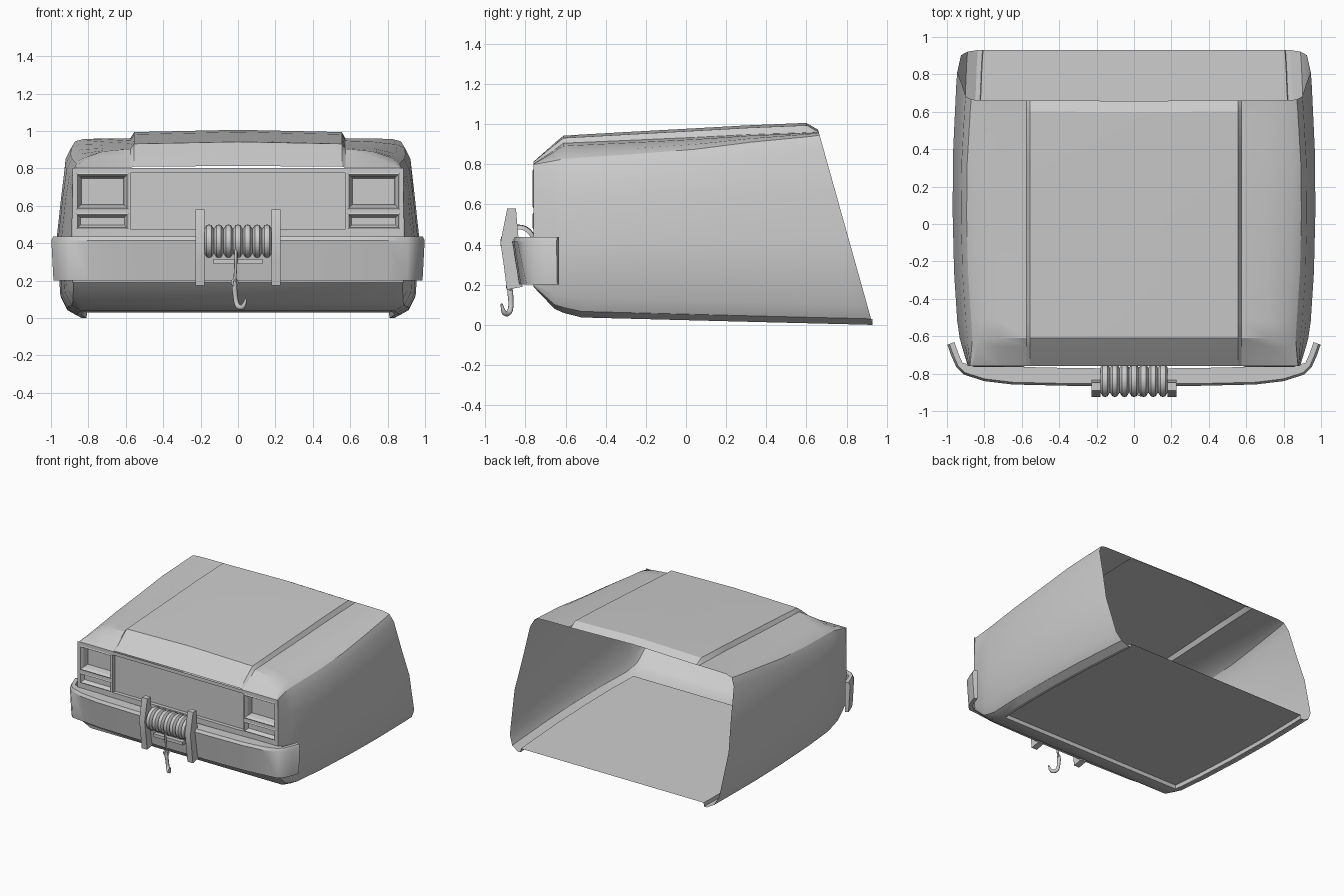
import bpy, bmesh, math
from mathutils import Vector

if "Cube" in bpy.data.objects:
    bpy.data.objects.remove(bpy.data.objects["Cube"])


def finish(name, bm, angle=30, normals=True):
    bmesh.ops.remove_doubles(bm, verts=bm.verts, dist=0.0005)
    if normals:
        bmesh.ops.recalc_face_normals(bm, faces=bm.faces)
    me = bpy.data.meshes.new(name)
    bm.to_mesh(me)
    bm.free()
    ob = bpy.data.objects.new(name, me)
    bpy.context.collection.objects.link(ob)
    bpy.ops.object.select_all(action='DESELECT')
    ob.select_set(True)
    bpy.context.view_layer.objects.active = ob
    bpy.ops.object.shade_smooth_by_angle(angle=math.radians(angle))
    return ob


def loft(bm, rings, closed=True):
    vs = [[bm.verts.new(p) for p in r] for r in rings]
    n = len(rings[0])
    strips = []
    for a, b in zip(vs, vs[1:]):
        strips.append([bm.faces.new((a[j], a[(j + 1) % n], b[(j + 1) % n], b[j]))
                       for j in range(n if closed else n - 1)])
    return vs, strips


def recess(bm, faces, steps):
    for thick, move in steps:
        bmesh.ops.inset_region(bm, faces=faces, thickness=thick, depth=0, use_even_offset=True)
        bmesh.ops.translate(bm, vec=move, verts=list({v for f in faces for v in f.verts}))


# Body shell: half section mirrored, lofted front to slanted open back
def section(y, lean, w, zb, zs, zf, zh, f):
    half = [(0, zb), (w - .11 * f, zb), (w - .055 * f, zb + .03 * f), (w - .02 * f, zb + .10 * f),
            (w, .42), (w - .025 * f, .65), (w - .045 * f, zs - .07), (w - .075 * f, zs - .01 * f),
            (w - .12 * f, zs + (zf - zs) * .3), (.72, zs + (zf - zs) * .8),
            (.575, zf), (.555, zh - .012 * f), (0, zh)]
    ring = half + [(-x, z) for x, z in half[-2:0:-1]]
    return [(x, y - lean * z, z) for x, z in ring]


stations = [  # y, lean, width, floor, shoulder, fender, hood, roundness
    (-.76, 0, .888, .19, .80, .803, .812, .15),
    (-.655, 0, .92, .08, .825, .872, .905, .7),
    (-.61, 0, .932, .06, .835, .905, .942, .9),
    (-.52, 0, .945, .037, .843, .909, .948, 1),
    (-.25, .02, .962, .030, .86, .92, .962, 1),
    (.10, .06, .97, .021, .885, .934, .979, 1),
    (.45, .14, .967, .012, .92, .948, .994, 1),
    (.86, .26, .95, .002, .948, .958, 1.006, 1),
    (.93, .28, .945, 0, .955, .961, .972, 1)]
bm = bmesh.new()
vs, strips = loft(bm, [section(*s) for s in stations])
floor = [f for s in strips[3:] for f in (s[0], s[-1])]
bmesh.ops.recalc_face_normals(bm, faces=bm.faces)
recess(bm, floor, [(.025, (0, 0, 0)), (.003, (0, 0, .03))])
finish("body_shell", bm, 28)

# Front panel: grid with recessed grille and lamps
xs = [-.886, -.865, -.585, -.575, .575, .585, .865, .886]
zs = [.19, .475, .56, .58, .775, .803]
bm = bmesh.new()
grid = [[bm.verts.new((x, -.76, z)) for x in xs] for z in zs]
cell = {(i, k): bm.faces.new((grid[k][i], grid[k][i + 1], grid[k + 1][i + 1], grid[k + 1][i]))
        for i in range(len(xs) - 1) for k in range(len(zs) - 1)}
recess(bm, [cell[3, k] for k in (1, 2, 3)], [(.022, (0, .03, 0))])
for i in (1, 5):
    recess(bm, [cell[i, 3]], [(.008, (0, -.004, 0)), (.012, (0, .02, 0)), (.008, (0, .045, 0))])
    recess(bm, [cell[i, 1]], [(.008, (0, -.004, 0)), (.015, (0, .03, 0))])
finish("front_panel", bm, 20, False)

# Wrap-around bumper
half = [(0, -.868), (.35, -.865), (.65, -.858), (.80, -.84), (.91, -.805), (.95, -.765), (.975, -.71), (.998, -.645)]
path = [(-x, y) for x, y in half[:0:-1]] + half
rings = []
for i, (x, y) in enumerate(path):
    a, b = Vector(path[max(i - 1, 0)]), Vector(path[min(i + 1, len(path) - 1)])
    t = (b - a).normalized()
    n = Vector((-t.y, t.x))
    deep = .095 if abs(x) < .85 else .06 if abs(x) < .93 else .04
    ring = [(0.012, .437), (0, .415), (.035 if abs(x) < .9 else .012, .20), (deep, .20), (deep, .437)]
    rings.append([(x + n.x * d, y + n.y * d, z) for d, z in ring])
bm = bmesh.new()
vs, _ = loft(bm, rings)
bm.faces.new(vs[0])
bm.faces.new(vs[-1])
finish("bumper", bm, 35)

# Winch side plates
prof = [(-.89, .58), (-.847, .58), (-.835, .44), (-.815, .19), (-.892, .175), (-.908, .30), (-.924, .41)]
for s, side in ((-1, "left"), (1, "right")):
    bm = bmesh.new()
    vs, _ = loft(bm, [[(s * x, y, z) for y, z in prof] for x in (.178, .226)])
    bm.faces.new(vs[0])
    bm.faces.new(vs[1])
    finish("winch_plate_" + side, bm)

# Winch drum with cable coils, turned about x
coils, width = 7, .36
bm = bmesh.new()
rings = []
for i in range(coils * 4 + 1):
    x = -width / 2 + width * i / (coils * 4)
    r = .066 + .024 * math.sqrt(abs(math.sin(math.pi * i / 4)))
    rings.append([(x, -.835 + r * math.cos(a), .41 + r * math.sin(a))
                  for a in (2 * math.pi * k / 24 for k in range(24))])
loft(bm, rings)
finish("winch_drum", bm, 40)

# Cable guide bar below the drum
bm = bmesh.new()
bmesh.ops.create_cube(bm, size=1)
bmesh.ops.scale(bm, vec=(.26, .04, .025), verts=bm.verts)
bmesh.ops.translate(bm, vec=(0, -.865, .302), verts=bm.verts)
finish("cable_guide", bm)


# Cable and hook
def tube(name, pts, radius):
    cu = bpy.data.curves.new(name, 'CURVE')
    cu.dimensions = '3D'
    cu.bevel_depth = radius
    cu.bevel_resolution = 2
    cu.resolution_u = 6
    cu.use_fill_caps = True
    sp = cu.splines.new('NURBS')
    sp.points.add(len(pts) - 1)
    for p, q in zip(sp.points, pts):
        p.co = (*q[:3], 1)
        p.radius = q[3]
    sp.use_endpoint_u = True
    sp.order_u = 3
    bpy.context.collection.objects.link(bpy.data.objects.new(name, cu))


tube("cable", [(-.012, -.90, .38, 1), (-.012, -.905, .32, 1), (-.012, -.89, .27, 1), (-.018, -.88, .19, 1)], .008)
tube("hook", [(-.02, -.878, .20, .8), (-.02, -.876, .17, 1.3), (-.015, -.872, .12, 1), (-.008, -.873, .07, 1.1),
              (.012, -.893, .052, 1.2), (.035, -.912, .065, 1), (.042, -.918, .105, .4)], .012)
bpy.ops.mesh.primitive_torus_add(location=(-.018, -.88, .19), rotation=(math.pi / 2, 0, .6),
                                 major_radius=.016, minor_radius=.007, major_segments=16, minor_segments=8)
bpy.context.object.name = "hook_eye"
bpy.ops.object.shade_smooth()
